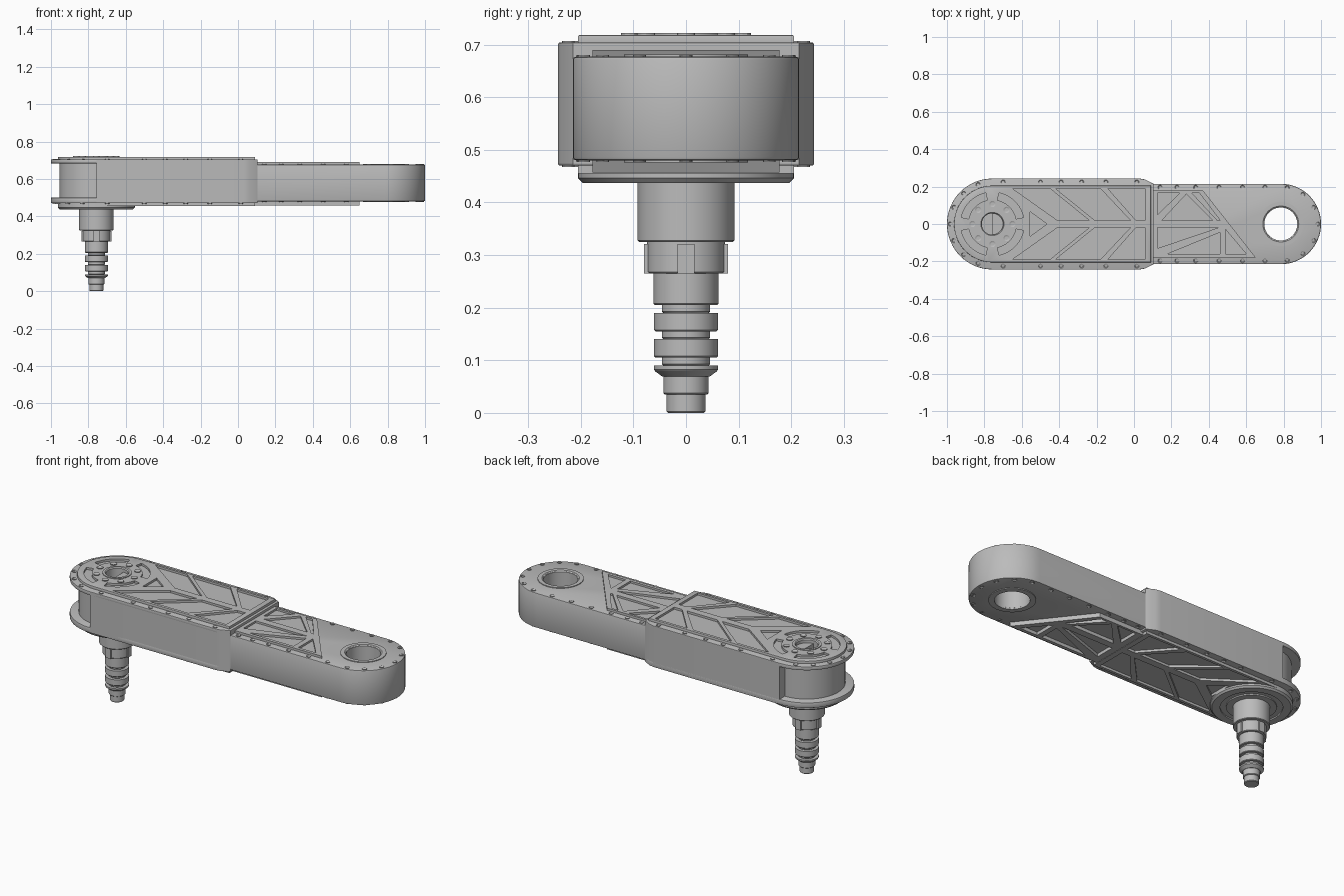
import bpy, bmesh
from math import sin, cos, pi, radians
from mathutils import Matrix

cube = bpy.data.objects.get("Cube")
if cube:
    bpy.data.objects.remove(cube, do_unlink=True)

grey = bpy.data.materials.new("machined grey")
grey.use_nodes = True
colour = (0.5, 0.5, 0.5, 1)
grey.diffuse_color = colour
grey.node_tree.nodes["Principled BSDF"].inputs["Base Color"].default_value = colour

HUB, EYE = -0.757, 0.785      # centres of the two joints
parts = []


def finish(name, bm):
    bmesh.ops.recalc_face_normals(bm, faces=bm.faces)
    mesh = bpy.data.meshes.new(name)
    bm.to_mesh(mesh)
    bm.free()
    mesh.materials.append(grey)
    ob = bpy.data.objects.new(name, mesh)
    bpy.context.collection.objects.link(ob)
    parts.append(ob)
    return ob


def add_prism(bm, pts, z0, z1):
    face = bm.faces.new([bm.verts.new((x, y, z0)) for x, y in pts])
    out = bmesh.ops.extrude_face_region(bm, geom=[face])["geom"]
    moved = [v for v in out if isinstance(v, bmesh.types.BMVert)]
    bmesh.ops.translate(bm, verts=moved, vec=(0, 0, z1 - z0))


def prism(name, pts, z0, z1, bevel=0.0):
    bm = bmesh.new()
    add_prism(bm, pts, z0, z1)
    if bevel:
        rim = [e for e in bm.edges if abs(e.verts[0].co.z - e.verts[1].co.z) < 1e-6]
        bmesh.ops.bevel(bm, geom=rim, offset=bevel, segments=2, profile=0.5, affect='EDGES')
    return finish(name, bm)


def arc(cx, r, a0, a1, n=32):
    return [(cx + r * cos(radians(a0 + (a1 - a0) * i / n)),
             r * sin(radians(a0 + (a1 - a0) * i / n))) for i in range(n + 1)]


def circle(cx, r, n=64):
    return arc(cx, r, 0, 360, n)[:-1]


def lathe(name, profile, cx, steps=64):
    bm = bmesh.new()
    verts = [bm.verts.new((r, 0, z)) for r, z in profile]
    edges = [bm.edges.new(p) for p in zip(verts, verts[1:])]
    bmesh.ops.spin(bm, geom=verts + edges, cent=(0, 0, 0), axis=(0, 0, 1),
                   angle=2 * pi, steps=steps, use_duplicate=False)
    bmesh.ops.remove_doubles(bm, verts=bm.verts, dist=1e-5)
    bmesh.ops.translate(bm, verts=bm.verts, vec=(cx, 0, 0))
    return finish(name, bm)


def cut(ob, outlines, z0, z1):
    bm = bmesh.new()
    for pts in outlines:
        add_prism(bm, pts, z0, z1)
    cutter = finish("cutter", bm)
    cutter.hide_render = True
    mod = ob.modifiers.new("cut", 'BOOLEAN')
    mod.object, mod.operation, mod.solver = cutter, 'DIFFERENCE', 'EXACT'
    bpy.context.view_layer.update()
    dg = bpy.context.evaluated_depsgraph_get()
    mesh = bpy.data.meshes.new_from_object(ob.evaluated_get(dg))
    ob.modifiers.clear()
    ob.data = mesh
    parts.remove(cutter)
    bpy.data.objects.remove(cutter, do_unlink=True)


def flip(pts):
    return [(x, -y) for x, y in pts]


# Outlines: the wide half tapers into the narrow half near x = 0.1
W, N = 0.243, 0.215
neck = [(0.03, -W), (0.06, -W + 0.005), (0.105, -N)]
wide = neck + flip(neck)[::-1] + arc(HUB, W, 90, 270)
wall = neck + flip(neck)[::-1] + [(HUB, W), (HUB, -W)]
narrow = [(0.0, -N)] + arc(EYE, N, -90, 90) + [(0.0, N)]
wide_lid = [(0.09, -0.205), (0.09, 0.205)] + arc(HUB, 0.205, 90, 270)
narrow_lid = [(0.08, -0.178), (0.65, -0.178), (0.37, 0.178), (0.08, 0.178)]

# Wide half: side wall, hub drum and two flanges
prism("rear_body", wall, 0.475, 0.70)
drum = prism("hub_drum", circle(HUB, 0.197), 0.48, 0.695)
top_flange = prism("top_flange", wide, 0.683, 0.704, 0.003)
prism("bottom_flange", wide, 0.47, 0.50, 0.003)

# Narrow half with a through eye
front = prism("front_body", narrow, 0.48, 0.677, 0.006)
cut(front, [circle(EYE, 0.09)], 0.4, 0.8)
for name, z0, z1 in (("eye_ring_top", 0.67, 0.681), ("eye_ring_bottom", 0.476, 0.49)):
    lathe(name, [(0.088, z0), (0.118, z0), (0.118, z1), (0.096, z1),
                 (0.088, z1 - 0.006), (0.088, z0)], EYE)

# Lightening pockets between the truss ribs
chevrons = [
    [(-0.65, 0.19), (-0.45, 0.19), (-0.24, 0.02), (-0.41, 0.02)],
    [(-0.42, 0.19), (-0.18, 0.19), (-0.02, 0.02), (-0.21, 0.02)],
    [(-0.14, 0.19), (0.06, 0.19), (0.06, 0.02), (0.01, 0.02)],
]
wide_pockets = chevrons + [flip(p) for p in chevrons]
wide_pockets.append([(-0.555, -0.065), (-0.465, 0), (-0.555, 0.065)])
narrow_pockets = [
    [(0.125, 0.165), (0.245, 0.165), (0.125, 0.05)],
    [(0.15, 0.02), (0.42, 0.02), (0.28, 0.16)],
    [(0.31, 0.165), (0.35, 0.165), (0.46, 0.02), (0.445, 0.02)],
    [(0.125, -0.02), (0.45, -0.02), (0.125, -0.13)],
    [(0.18, -0.16), (0.46, -0.16), (0.46, -0.045)],
    [(0.49, -0.03), (0.49, -0.16), (0.6, -0.16)],
]
hub_slots = [arc(HUB, 0.17, a - 33, a + 33, 12) + arc(HUB, 0.13, a + 33, a - 33, 12)
             for a in (45, 135, 225, 315)]

# Ribbed lids above and below
lid = prism("rear_top_lid", wide_lid, 0.695, 0.718, 0.002)
cut(lid, wide_pockets + hub_slots, 0.706, 0.75)
for ob in (lid, top_flange, drum):
    cut(ob, [circle(HUB, 0.065)], 0.655, 0.8)
lid = prism("rear_bottom_lid", wide_lid, 0.455, 0.485)
cut(lid, wide_pockets, 0.40, 0.468)
lid = prism("front_top_lid", narrow_lid, 0.665, 0.69)
cut(lid, narrow_pockets, 0.679, 0.75)
lid = prism("front_bottom_lid", narrow_lid, 0.457, 0.495)
cut(lid, narrow_pockets, 0.40, 0.475)

# Hub trim: collar around the bore, and the round cover under the hub
lathe("hub_collar", [(0.057, 0.66), (0.075, 0.66), (0.075, 0.722), (0.062, 0.722),
                     (0.057, 0.717), (0.057, 0.66)], HUB)
lathe("shaft_cover", [(0, 0.465), (0.205, 0.465), (0.205, 0.446), (0.196, 0.437),
                      (0.155, 0.437), (0.155, 0.444), (0.125, 0.444), (0.125, 0.437),
                      (0, 0.437)], HUB)

# Stepped shaft, listed as radius and bottom height of each step
steps = [(0.092, 0.325), (0.074, 0.265), (0.062, 0.205), (0.046, 0.19), (0.061, 0.155),
         (0.046, 0.14), (0.061, 0.105), (0.046, 0.09), (0.061, 0.079), (0.043, 0.035),
         (0.037, 0.0)]
profile, top = [(0, 0.45)], 0.45
for r, z in steps:
    profile += [(r, top), (r, z + 0.003), (r - 0.003, z)]
    top = z
lathe("shaft", profile + [(0, 0)], HUB)
lathe("shaft_lip", [(0, 0.085), (0.06, 0.08), (0.045, 0.069), (0, 0.069)], HUB)
for i in range(4):
    bm = bmesh.new()
    bmesh.ops.create_cube(bm, size=1, matrix=Matrix.Translation((HUB, 0, 0))
                          @ Matrix.Rotation(i * pi / 2, 4, 'Z')
                          @ Matrix.Translation((0.055, 0, 0.293))
                          @ Matrix.Diagonal((0.05, 0.032, 0.056, 1)))
    finish("shaft_key_%d" % (i + 1), bm)


# Socket screws
def screws(name, places, z, direction, r=0.012):
    bm = bmesh.new()
    for x, y in places:
        out = bmesh.ops.create_cone(bm, cap_ends=True, segments=12, radius1=r, radius2=r,
                                    depth=0.008, matrix=Matrix.Translation((x, y, z)))
        cap = [f for f in {f for v in out["verts"] for f in v.link_faces}
               if f.normal.z * direction > 0.9]
        bmesh.ops.inset_individual(bm, faces=cap, thickness=r * 0.45)
        bmesh.ops.translate(bm, verts=cap[0].verts, vec=(0, 0, -0.004 * direction))
    finish(name, bm)


rear = [(x, s * 0.224) for x in (-0.7, -0.5, -0.39, -0.28, -0.15, 0.015) for s in (-1, 1)]
rear += arc(HUB, 0.224, 110, 250, 6)
nose = [(x, s * 0.196) for x in (0.14, 0.23, 0.33, 0.455, 0.58, 0.70) for s in (-1, 1)]
nose += arc(EYE, 0.197, -80, 80, 6)
screws("rear_top_screws", rear, 0.703, 1)
screws("rear_bottom_screws", rear, 0.471, -1)
screws("front_top_screws", nose, 0.676, 1)
screws("front_bottom_screws", nose, 0.481, -1)
screws("hub_screws", circle(HUB, 0.107, 8), 0.718, 1, 0.017)

# Smooth the round faces, keep the machined edges sharp
bpy.ops.object.select_all(action='DESELECT')
for ob in parts:
    ob.select_set(True)
bpy.context.view_layer.objects.active = parts[0]
bpy.ops.object.shade_smooth_by_angle(angle=radians(30))
